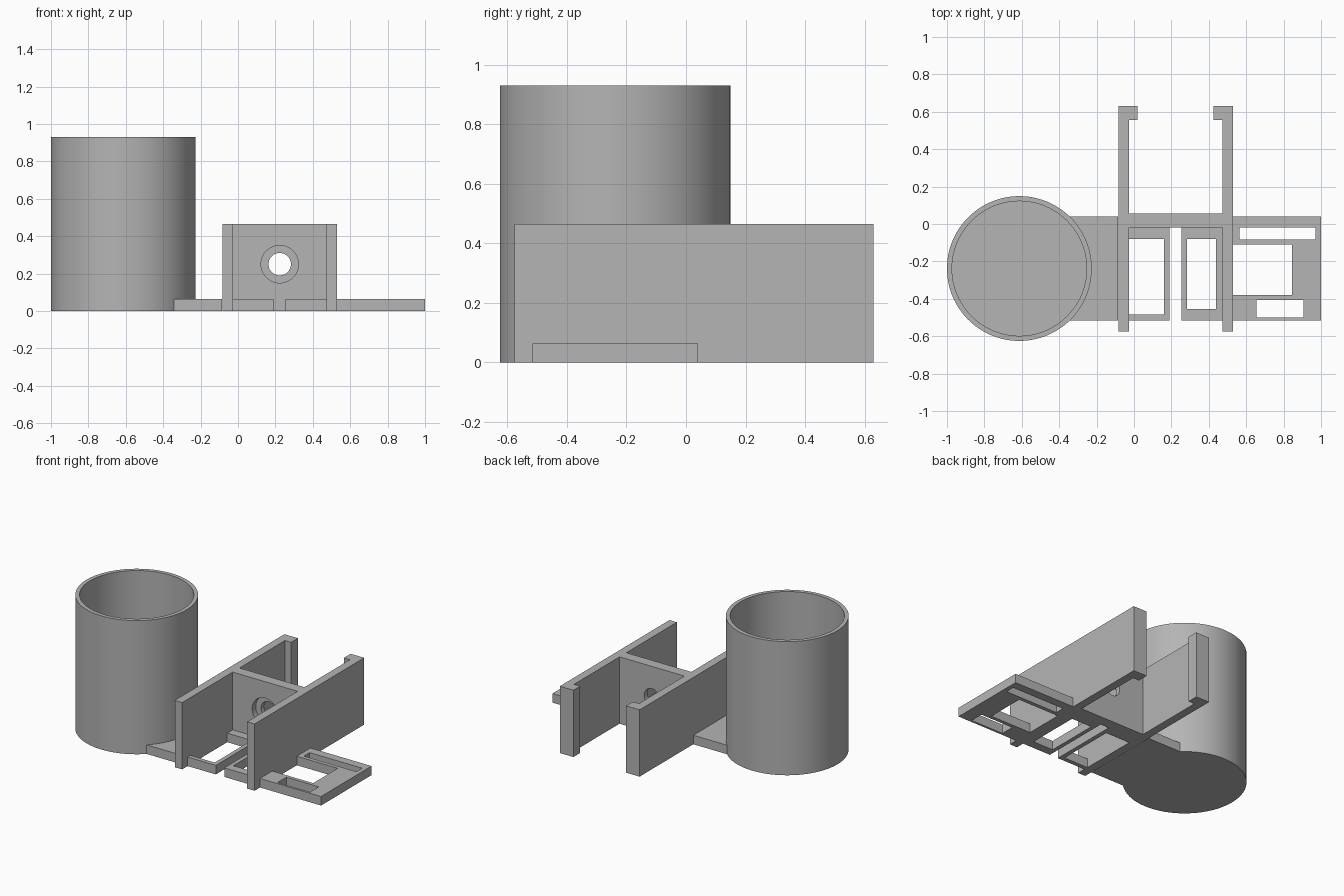
import bpy, bmesh, math
from mathutils import Vector, Matrix

cube = bpy.data.objects.get("Cube")
if cube:
    bpy.data.objects.remove(cube, do_unlink=True)

grey = bpy.data.materials.new("plain grey")
grey.use_nodes = True
grey.diffuse_color = (0.46, 0.46, 0.46, 1)
grey.node_tree.nodes["Principled BSDF"].inputs["Base Color"].default_value = grey.diffuse_color

PLATE = 0.063                  # thickness of the flat plates
WALL = 0.465                   # height of the upright walls
CUP = Vector((-0.613, -0.238, 0))
RADIUS, BORE = 0.387, 0.36


def add(name, bm):
    bmesh.ops.recalc_face_normals(bm, faces=bm.faces)
    mesh = bpy.data.meshes.new(name)
    bm.to_mesh(mesh)
    bm.free()
    mesh.materials.append(grey)
    obj = bpy.data.objects.new(name, mesh)
    bpy.context.collection.objects.link(obj)
    return obj


def prism(name, outline, z0, z1):
    bm = bmesh.new()
    face = bm.faces.new([bm.verts.new((x, y, z0)) for x, y in outline])
    out = bmesh.ops.extrude_face_region(bm, geom=[face])
    top = [v for v in out["geom"] if isinstance(v, bmesh.types.BMVert)]
    bmesh.ops.translate(bm, verts=top, vec=(0, 0, z1 - z0))
    return add(name, bm)


def box(name, x0, x1, y0, y1, z0=0.0, z1=PLATE):
    return prism(name, [(x0, y0), (x1, y0), (x1, y1), (x0, y1)], z0, z1)


def cylinder(name, radius, depth, centre, axis="Z"):
    bm = bmesh.new()
    turn = Matrix.Rotation(math.pi / 2, 4, "X") if axis == "Y" else Matrix()
    bmesh.ops.create_cone(bm, cap_ends=True, segments=96, radius1=radius, radius2=radius,
                          depth=depth, matrix=Matrix.Translation(centre) @ turn)
    return add(name, bm)


def select(obj):
    bpy.ops.object.select_all(action="DESELECT")
    obj.select_set(True)
    bpy.context.view_layer.objects.active = obj


def cut(obj, *cutters):
    select(obj)
    for cutter in cutters:
        mod = obj.modifiers.new("cut", "BOOLEAN")
        mod.operation, mod.solver, mod.object = "DIFFERENCE", "EXACT", cutter
        bpy.ops.object.modifier_apply(modifier=mod.name)
        bpy.data.objects.remove(cutter, do_unlink=True)


def smooth(obj):
    select(obj)
    bpy.ops.object.shade_smooth_by_angle(angle=math.radians(30))


def window(x0, x1, y0, y1):
    return box("cutter", x0, x1, y0, y1, -0.1, 0.2)


# Round cup, a turned profile
bm = bmesh.new()
profile = [(0, 0), (RADIUS, 0), (RADIUS, 0.93), (BORE, 0.93), (BORE, PLATE), (0, PLATE)]
verts = [bm.verts.new(CUP + Vector((r, 0, z))) for r, z in profile]
edges = [bm.edges.new(pair) for pair in zip(verts, verts[1:])]
bmesh.ops.spin(bm, geom=verts + edges, cent=CUP, axis=(0, 0, 1), angle=math.tau, steps=96)
bmesh.ops.remove_doubles(bm, verts=bm.verts, dist=0.0005)
smooth(add("cup", bm))

# Plate that joins the cup to the rails
link = box("cup_link_plate", -0.42, -0.085, -0.515, 0.04)
cut(link, cylinder("cutter", RADIUS - 0.005, 1, CUP))

# Side rails with inward hooks at the back, mirrored about the bracket centre
MID = 0.223
rail = [(0.307, -0.575), (0.307, 0.63), (0.203, 0.63), (0.203, 0.555), (0.25, 0.555), (0.25, -0.575)]
for name, side in (("left_rail", 1), ("right_rail", -1)):
    prism(name, [(MID + side * x, y) for x, y in rail], 0, WALL)

# Cross wall with a counterbored hole
wall = box("cross_wall", MID - 0.25, MID + 0.25, -0.02, 0.055, 0, WALL)
hole = (MID, 0, 0.25)
cut(wall, cylinder("cutter", 0.06, 0.5, hole, "Y"),
    cylinder("cutter", 0.1, 0.1, (MID, -0.03, 0.25), "Y"))
smooth(wall)

# Open floor frames between the rails
right_frame = box("right_floor_frame", -0.027, 0.19, -0.515, -0.02)
cut(right_frame, window(-0.06, 0.16, -0.485, -0.08))
left_frame = box("left_floor_frame", 0.255, 0.473, -0.515, -0.02)
cut(left_frame, window(0.283, 0.438, -0.455, -0.08))

# Slotted side plate
side_plate = box("slotted_side_plate", 0.53, 1.0, -0.515, 0.04)
cut(side_plate, window(0.565, 0.97, -0.083, -0.02),
    window(0.5, 0.845, -0.38, -0.11),
    window(0.655, 0.905, -0.5, -0.405))
